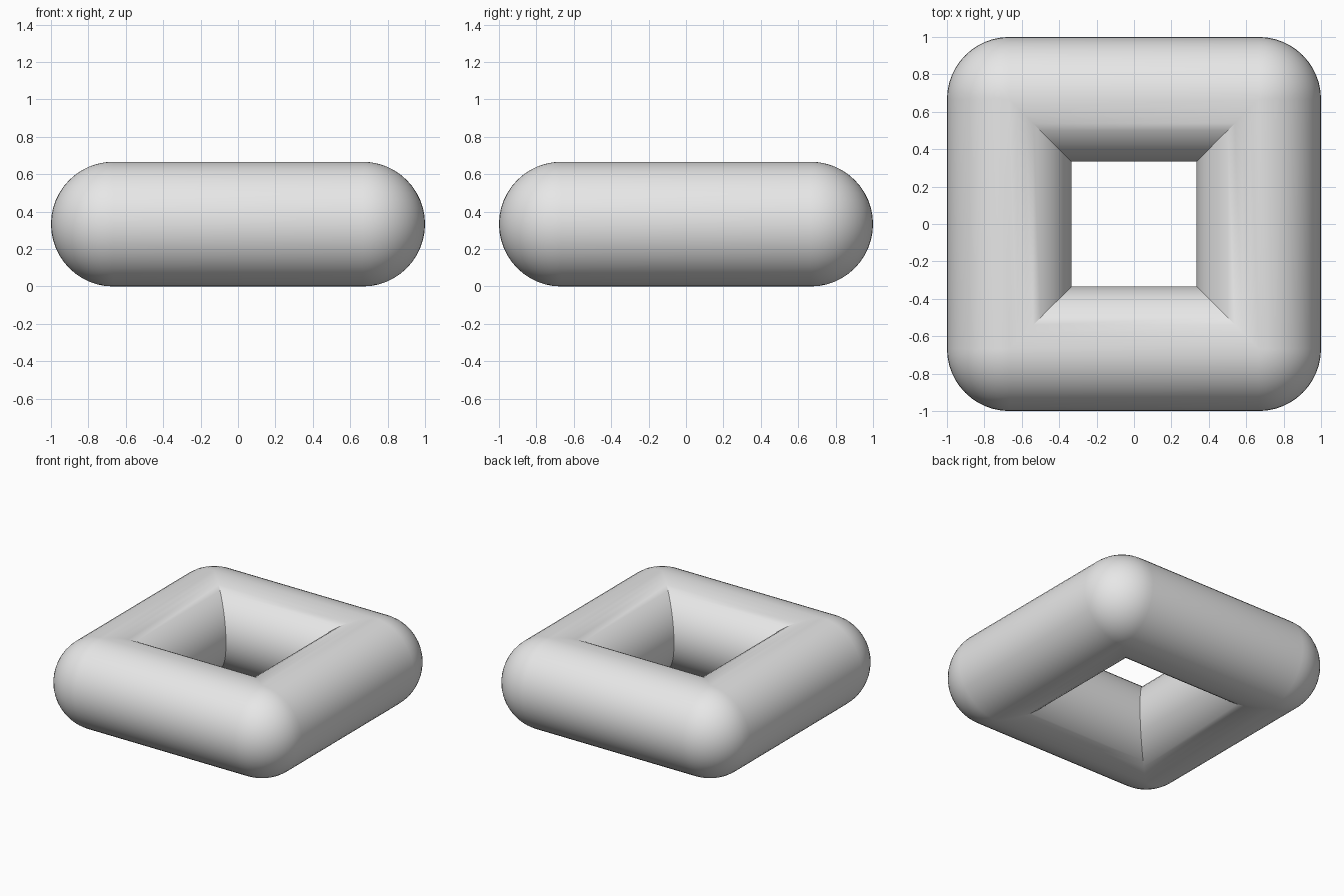
import bpy
import bmesh
from math import sin, cos, pi, radians

cube = bpy.data.objects.get("Cube")
if cube:
    bpy.data.objects.remove(cube, do_unlink=True)

RADIUS = 1 / 3      # tube radius
CENTRE = 2 / 3      # distance of the tube axis from the middle
SIDES = 48          # steps around the tube
STEPS = 12          # steps around each corner


def outline(offset):
    """Square outline: round corners outside the tube axis, mitred inside."""
    points = []
    for corner in range(4):
        mid = pi / 4 + corner * pi / 2
        cx = CENTRE * (1 if cos(mid) > 0 else -1)
        cy = CENTRE * (1 if sin(mid) > 0 else -1)
        for i in range(STEPS + 1):
            a = corner * pi / 2 + i / STEPS * pi / 2
            if offset >= 0:
                points.append((cx + offset * cos(a), cy + offset * sin(a)))
            else:
                scale = 1 + offset / CENTRE
                points.append((cx * scale, cy * scale))
    return points


# Tube frame: stacked outlines joined into a closed ring
bm = bmesh.new()
rings = []
for s in range(SIDES):
    t = 2 * pi * s / SIDES
    z = RADIUS + RADIUS * sin(t)
    rings.append([bm.verts.new((x, y, z)) for x, y in outline(RADIUS * cos(t))])
for s, ring in enumerate(rings):
    above = rings[(s + 1) % SIDES]
    for i in range(len(ring)):
        j = (i + 1) % len(ring)
        bm.faces.new((ring[i], ring[j], above[j], above[i]))
bmesh.ops.remove_doubles(bm, verts=bm.verts[:], dist=0.0001)
bmesh.ops.recalc_face_normals(bm, faces=bm.faces[:])
mesh = bpy.data.meshes.new("square_tube_ring")
bm.to_mesh(mesh)
bm.free()

ring_object = bpy.data.objects.new("square_tube_ring", mesh)
bpy.context.collection.objects.link(ring_object)

# Plain grey material
grey = bpy.data.materials.new("light_grey")
grey.use_nodes = True
colour = (0.8, 0.8, 0.8, 1)
grey.diffuse_color = colour
for node in grey.node_tree.nodes:
    if node.type == "BSDF_PRINCIPLED":
        node.inputs["Base Color"].default_value = colour
mesh.materials.append(grey)

# Smooth tube with sharp inner mitres
bpy.ops.object.select_all(action="DESELECT")
ring_object.select_set(True)
bpy.context.view_layer.objects.active = ring_object
bpy.ops.object.shade_smooth_by_angle(angle=radians(30))
